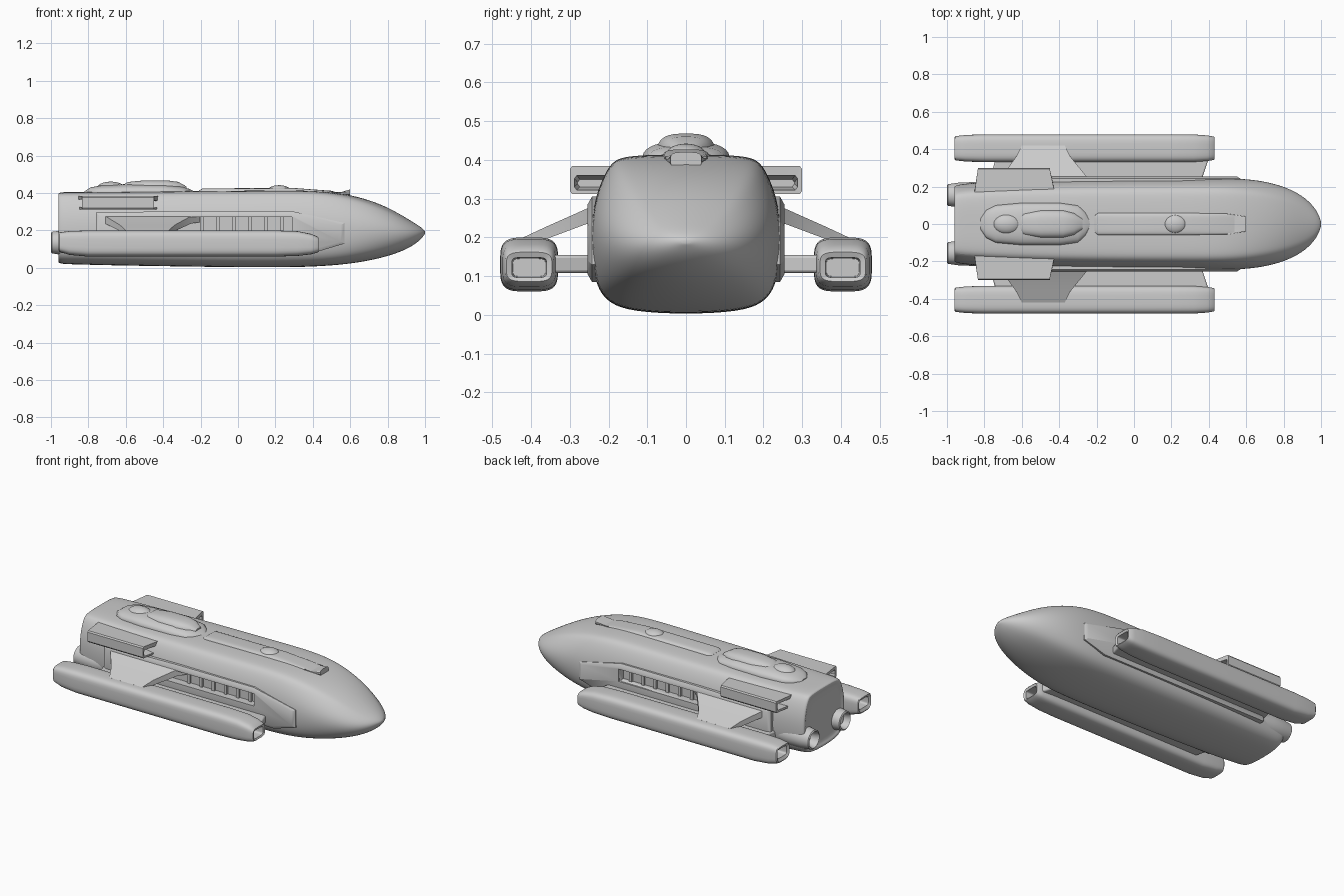
import bpy, bmesh, math
from mathutils import Vector

if "Cube" in bpy.data.objects:
    bpy.data.objects.remove(bpy.data.objects["Cube"])


def finish(name, bm, angle=35):
    bmesh.ops.recalc_face_normals(bm, faces=bm.faces)
    me = bpy.data.meshes.new(name)
    bm.to_mesh(me)
    bm.free()
    ob = bpy.data.objects.new(name, me)
    bpy.context.collection.objects.link(ob)
    bpy.ops.object.select_all(action='DESELECT')
    bpy.context.view_layer.objects.active = ob
    ob.select_set(True)
    bpy.ops.object.shade_smooth_by_angle(angle=math.radians(angle))
    return ob


def loft(name, rings, angle=35):
    bm = bmesh.new()
    vs = [[bm.verts.new(p) for p in r] for r in rings]
    n = len(rings[0])
    for a, b in zip(vs, vs[1:]):
        for i in range(n):
            bm.faces.new((a[i], a[(i + 1) % n], b[(i + 1) % n], b[i]))
    bm.faces.new(vs[0])
    bm.faces.new(vs[-1])
    return finish(name, bm, angle)


def oval(x, cy, cz, ry, rz, p=2.0, n=32):
    # superellipse ring standing across the x axis
    out = []
    for i in range(n):
        a = 2 * math.pi * (i + 0.5) / n
        c, s = math.cos(a), math.sin(a)
        out.append((x, cy + ry * math.copysign(abs(c) ** (2 / p), c),
                    cz + rz * math.copysign(abs(s) ** (2 / p), s)))
    return out


def prism(name, poly, d0, d1, axis, bevel=0.0):
    # polygon pushed along y ('y': points are x,z) or z ('z': points are x,y)
    def at(p, d):
        return (p[0], d, p[1]) if axis == 'y' else (p[0], p[1], d)
    ob = loft(name, [[at(p, d0) for p in poly], [at(p, d1) for p in poly]])
    if bevel:
        m = ob.modifiers.new("bevel", 'BEVEL')
        m.width, m.segments = bevel, 2
    return ob


def cut(ob, cutter):
    m = ob.modifiers.new("cut", 'BOOLEAN')
    m.operation, m.object, m.solver = 'DIFFERENCE', cutter, 'EXACT'


def dome(name, c, r):
    bm = bmesh.new()
    bmesh.ops.create_uvsphere(bm, u_segments=32, v_segments=16, radius=1)
    for v in bm.verts:
        v.co = Vector(v.co[i] * r[i] + c[i] for i in range(3))
    return finish(name, bm)


# Hull: half profile stretched between floor and roof at each station
half = [(0, 0), (.4, .008), (.7, .035), (.87, .10), (.95, .2), (.99, .33), (1, .48), (.985, .63),
        (.93, .77), (.85, .885), (.76, .965), (.62, .99), (.33, 1), (0, 1)]
prof = half + [(-y, z) for y, z in half[-2:0:-1]]
stations = [(-.945, .17, .06, .36), (-.96, .185, .045, .38), (-.962, .2, .03, .398), (-.95, .209, .02, .405),
            (-.88, .22, .018, .405), (-.7, .23, .013, .405), (-.4, .24, .008, .41),
            (0, .245, .002, .412), (.3, .246, .002, .415), (.45, .246, .008, .41), (.58, .244, .018, .395),
            (.7, .23, .036, .365), (.8, .203, .06, .325), (.88, .166, .088, .28), (.94, .12, .12, .243),
            (.98, .068, .153, .217), (.997, .025, .178, .2), (1.0, .008, .184, .193)]
rings = []
for x, w, z0, z1 in stations:
    k = max(0, min(1, (x - .5) / .45))
    ring = []
    for y, z in prof:
        # sections turn elliptical towards the nose
        a = math.atan2((z - .5) * 2, y)
        ey, ez = math.cos(a), .5 + .5 * math.sin(a)
        ring.append((x, w * (y + (ey - y) * k), z0 + (z1 - z0) * (z + (ez - z) * k)))
    rings.append(ring)
hull = loft("hull", rings, 40)
sub = hull.modifiers.new("smooth", 'SUBSURF')
sub.levels = sub.render_levels = 2

# Roof spine and sensor bump
loft("roof_spine", [oval(x, 0, .40, w, h, 4) for x, w, h in
     [(-.21, .05, .012), (-.19, .06, .025), (.3, .06, .027), (.5, .055, .012), (.6, .04, -.02)]])
dome("sensor_bump", (.22, 0, .415), (.06, .05, .027))

# Bridge housing on the roof
loft("bridge_base", [oval(x, 0, .40, w, h, 2.6) for x, w, h in
     [(-.82, .03, .01), (-.79, .075, .03), (-.74, .1, .04), (-.6, .113, .048), (-.4, .113, .048),
      (-.3, .1, .035), (-.26, .065, .022), (-.235, .02, .01)]])
loft("bridge_tower", [oval(x, 0, .41, w, h, 3) for x, w, h in
     [(-.62, .04, .03), (-.59, .062, .049), (-.5, .076, .058), (-.38, .076, .058),
      (-.32, .06, .05), (-.275, .03, .025)]])
dome("bridge_rear_bump", (-.68, 0, .425), (.075, .055, .036))

bay = [(-.33, .195), (-.25, .272), (.29, .272), (.29, .195)]
for side, s in (("left", 1), ("right", -1)):
    # Raised side panel with a recessed bay
    cutter = prism(side + "_bay_cutter", bay, s * .205, s * .3, 'y')
    cutter.hide_render = True
    cutter.hide_set(True)
    bm_rings = []
    for y, g in ((.17, 0), (.243, 0), (.254, .02)):
        pts = [(-.76 + g, .085 + g), (-.76 + g, .295 - g), (-.25, .305 - g),
               (.28, .305 - g), (.57 - g, .24 - g / 2), (.57 - g, .13 + g / 2), (.42, .085 + g)]
        bm_rings.append([(x, s * y, z) for x, z in pts])
    panel = loft(side + "_side_panel", bm_rings)
    cut(panel, cutter)
    cut(hull, cutter)
    for i in range(6):
        x = -.2 + i * .085
        prism(f"{side}_bay_rib_{i}", [(x, .19), (x + .018, .19), (x + .018, .28), (x, .28)],
              s * .2, s * .218, 'y')

    # Nacelle with hollow intake and exhaust
    cy, cz = s * .405, .13
    loft(side + "_nacelle", [oval(x, cy, cz + d, ry, rz, p) for x, d, ry, rz, p in [
        (-.86, .01, .042, .024, 6), (-.95, .01, .046, .028, 6), (-.96, .01, .06, .046, 4),
        (-.955, .008, .065, .052, 4), (-.9, .003, .071, .064, 4), (-.8, 0, .075, .07, 4), (.2, 0, .075, .07, 4),
        (.32, 0, .074, .066, 4), (.39, -.003, .069, .055, 4), (.425, -.005, .063, .043, 4),
        (.43, -.006, .059, .038, 4), (.425, -.008, .045, .026, 6), (.33, -.008, .042, .023, 6)]])

    # Upper strut, sloping down from hull to nacelle
    loft(side + "_upper_strut", [[(a, s * y, z - t), (a, s * y, z), (b, s * y, z), (b, s * y, z - t)]
         for y, z, a, b, t in [(.2, .305, -.75, -.2, .06), (.25, .277, -.71, -.25, .04),
                               (.36, .228, -.63, -.34, .032), (.42, .2, -.6, -.37, .05)]])
    # Lower shelf between hull and nacelle
    prism(side + "_lower_shelf", [(-.78, s * .2), (-.74, s * .35), (.4, s * .35), (.35, s * .2)],
          .108, .155, 'z', .008)

    # Shoulder pod with open front and back
    def pod(x0, y0, y1, z0, z1, skew):
        return [(x0 + skew, s * y1, z0 + .008), (x0 + skew, s * (y1 - .006), z0),
                (x0, s * y0, z0), (x0, s * y0, z1), (x0 + skew, s * (y1 - .006), z1),
                (x0 + skew, s * y1, z1 - .008)]
    loft(side + "_shoulder_pod", [
        pod(-.76, .16, .286, .325, .36, .02), pod(-.855, .16, .286, .325, .365, .02),
        pod(-.855, .15, .3, .312, .384, .02), pod(-.42, .15, .3, .312, .384, -.03),
        pod(-.42, .16, .288, .322, .36, -.03), pod(-.5, .16, .28, .33, .35, 0)], 30)

    # Rear thruster in the lower hull corner
    loft(side + "_rear_thruster", [oval(x, s * .155, .135, r, r) for x, r in [
        (-.92, .03), (-.985, .045), (-1.0, .05), (-.995, .058), (-.94, .066), (-.85, .07), (-.74, .06)]])
